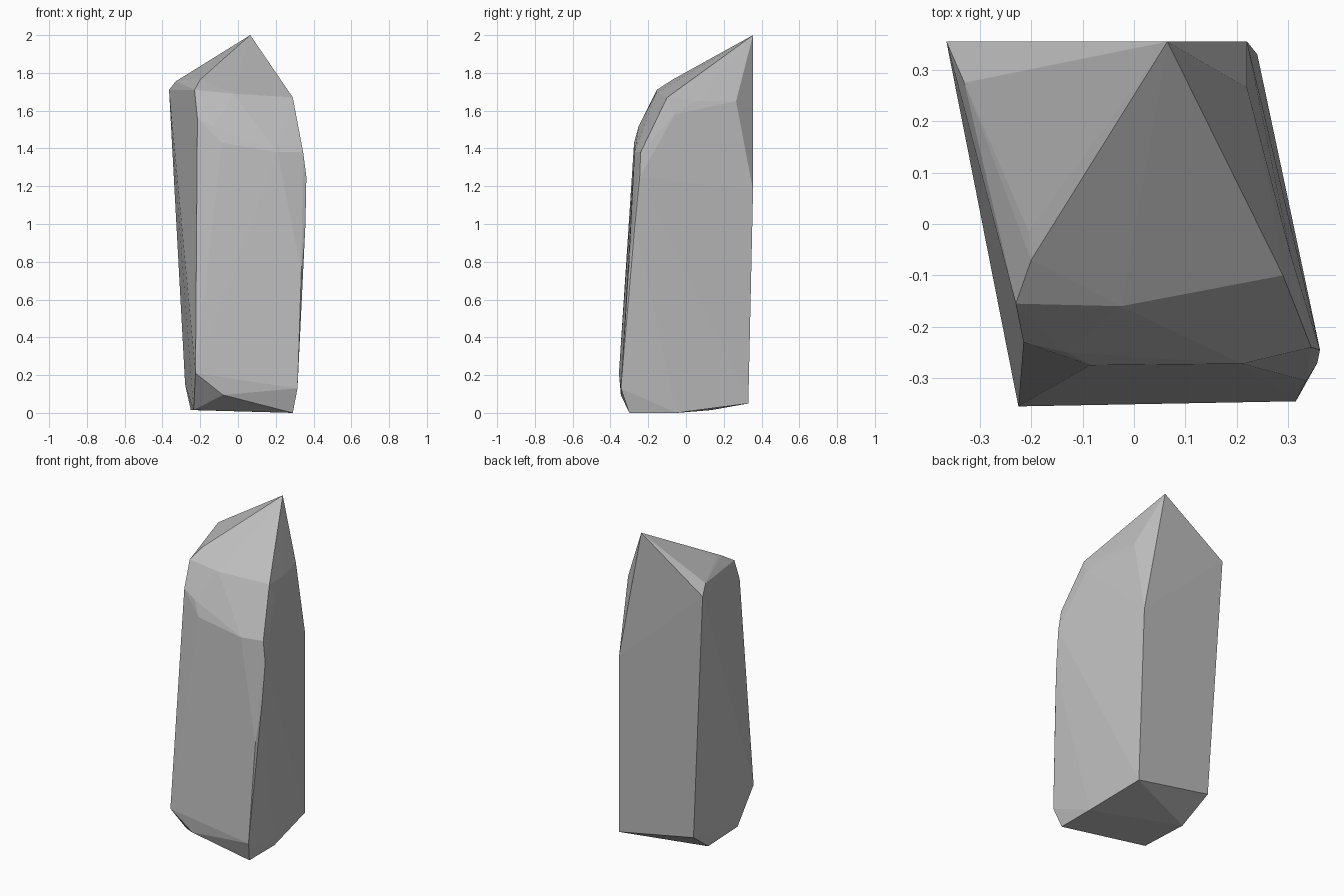
import bpy, bmesh

stone = bpy.data.materials.new("stone grey")
stone.diffuse_color = (0.5, 0.5, 0.5, 1)

# Corner points of the chiselled stone, grouped by region
tip = [(0.065, 0.355, 2.0)]
left_shoulder = [(-0.365, 0.355, 1.71), (-0.33, 0.275, 1.755), (-0.265, 0.105, 1.76),
                 (-0.205, -0.015, 1.775), (-0.20, -0.07, 1.765), (-0.23, -0.155, 1.71)]
brow = [(-0.025, -0.16, 1.69), (0.22, -0.11, 1.675), (0.29, -0.10, 1.67),
        (-0.215, -0.23, 1.56), (-0.13, -0.25, 1.52), (-0.085, -0.275, 1.43),
        (0.21, -0.272, 1.38), (0.345, -0.24, 1.38)]
right_shoulder = [(0.22, 0.265, 1.65), (0.265, 0.06, 1.65), (0.305, -0.06, 1.58),
                  (0.22, 0.355, 1.18)]
right_front_edge = [(0.362, -0.245, 1.25), (0.357, -0.27, 1.0), (0.335, -0.305, 0.75),
                    (0.315, -0.345, 0.13)]
foot = [(-0.225, -0.355, 0.21), (-0.08, -0.345, 0.095), (0.29, -0.30, 0.0),
        (0.29, -0.05, 0.0), (0.27, 0.07, 0.05), (0.24, 0.33, 0.05),
        (-0.28, 0.325, 0.15), (-0.25, 0.135, 0.015), (-0.235, -0.18, 0.015)]

# Wrap the corners in a flat-faced shell
bm = bmesh.new()
for p in tip + left_shoulder + brow + right_shoulder + right_front_edge + foot:
    bm.verts.new(p)
bmesh.ops.convex_hull(bm, input=bm.verts)
bmesh.ops.delete(bm, geom=[v for v in bm.verts if not v.link_faces], context='VERTS')
bmesh.ops.recalc_face_normals(bm, faces=bm.faces)

mesh = bpy.data.meshes.new("standing_stone")
bm.to_mesh(mesh)
bm.free()
mesh.materials.append(stone)
rock = bpy.data.objects.new("standing_stone", mesh)
bpy.context.collection.objects.link(rock)
